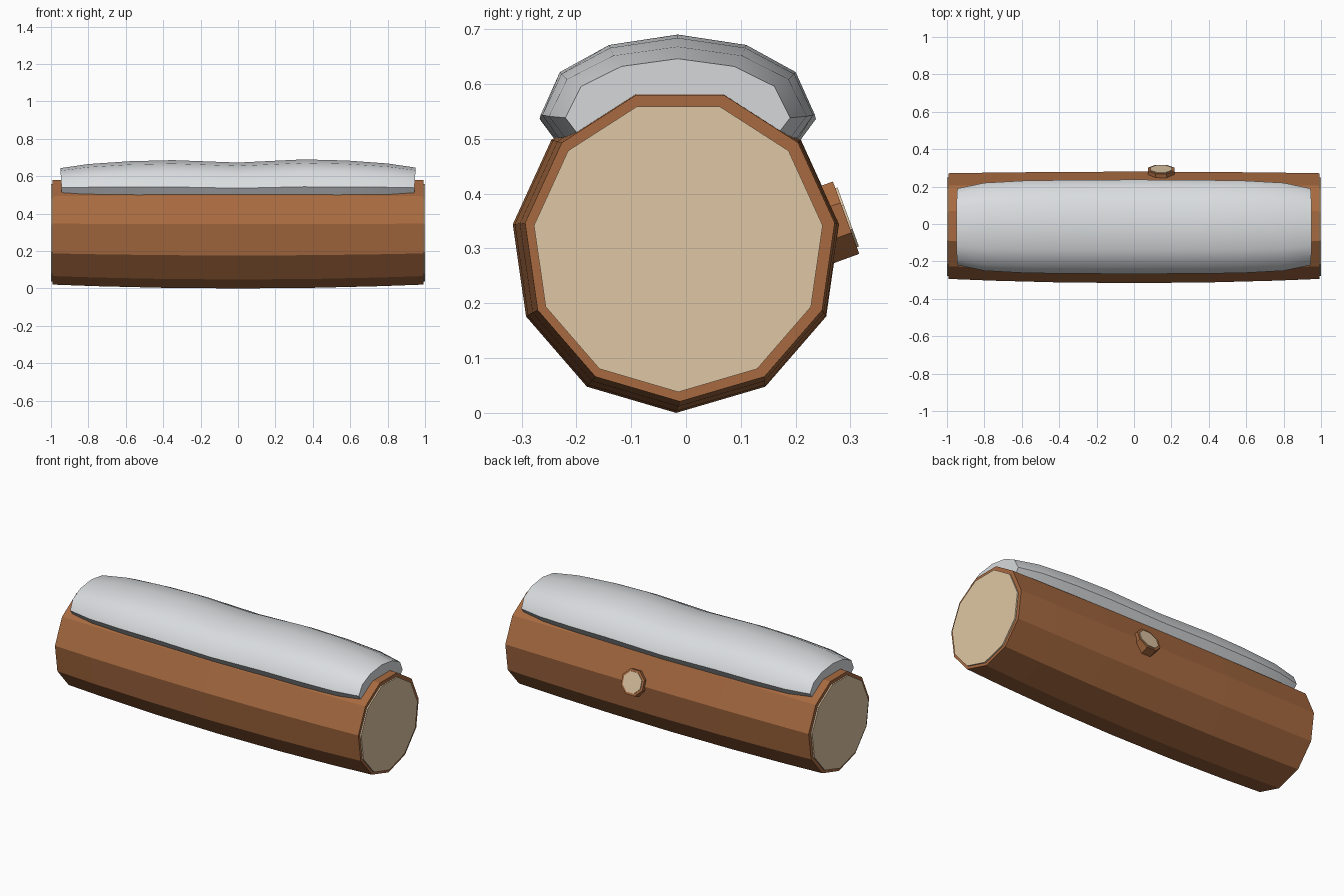
import bpy, bmesh
from math import sin, cos, pi, radians
from mathutils import Vector

if "Cube" in bpy.data.objects:
    bpy.data.objects.remove(bpy.data.objects["Cube"])


def make_material(name, rgb):
    mat = bpy.data.materials.new(name)
    mat.use_nodes = True
    colour = (*rgb, 1)
    mat.diffuse_color = colour
    bsdf = next(n for n in mat.node_tree.nodes if n.type == "BSDF_PRINCIPLED")
    bsdf.inputs["Base Color"].default_value = colour
    return mat


BARK = make_material("bark_brown", (0.386, 0.144, 0.051))
WOOD = make_material("cut_wood_tan", (0.737, 0.565, 0.367))
SNOW = make_material("snow_white", (0.70, 0.723, 0.738))


def loft(name, rings, mat):
    """Skin a list of equal-length point rings and close both ends."""
    bm = bmesh.new()
    loops = [[bm.verts.new(p) for p in ring] for ring in rings]
    n = len(loops[0])
    for a, b in zip(loops, loops[1:]):
        for i in range(n):
            j = (i + 1) % n
            bm.faces.new((a[i], a[j], b[j], b[i]))
    bm.faces.new(loops[0])
    bm.faces.new(loops[-1])
    bmesh.ops.recalc_face_normals(bm, faces=bm.faces)
    mesh = bpy.data.meshes.new(name)
    bm.to_mesh(mesh)
    bm.free()
    mesh.materials.append(mat)
    obj = bpy.data.objects.new(name, mesh)
    bpy.context.collection.objects.link(obj)
    return obj


def log_ring(x, y, z, r, sides=11):
    """Ring across the log with one corner pointing straight down."""
    return [(x, y + r * sin(2 * pi * i / sides), z - r * cos(2 * pi * i / sides))
            for i in range(sides)]


# Log, swelling slightly towards the middle
rings = []
for x in (-0.992, -0.75, -0.4, 0, 0.4, 0.75, 0.992):
    t = x * x
    rings.append(log_ring(x, -0.018 + 0.007 * t, 0.301 + 0.005 * t, 0.301 - 0.016 * t))
loft("log", rings, BARK)

# Pale cut ends
for side, label in ((1, "left"), (-1, "right")):
    loft(label + "_cut_end", [log_ring(side * x, -0.014, 0.304, 0.266)
                              for x in (0.985, 1.0)], WOOD)

# Snow blanket: half profile (share of width, share of height)
half = [(0.88, 0.0), (1.0, 0.23), (0.86, 0.64), (0.5, 0.9)]
profile = half + [(0, 1)] + [(-w, h) for w, h in reversed(half)]
# Station, half width, base height, crest height
stations = [(-0.945, 0.205, 0.508, 0.643), (-0.8, 0.235, 0.504, 0.665),
            (-0.58, 0.247, 0.501, 0.68), (-0.35, 0.25, 0.5, 0.686),
            (0, 0.252, 0.495, 0.673), (0.35, 0.25, 0.5, 0.69),
            (0.58, 0.247, 0.501, 0.684), (0.8, 0.235, 0.503, 0.668),
            (0.945, 0.205, 0.506, 0.646)]
rings = []
for x, w, low, high in stations:
    lean = 0.008 if abs(x) > 0.9 else 0
    lean = lean if x > 0 else -lean
    rings.append([(x + lean * (h - 0.4), -0.015 + w * s, low + (high - low) * h)
                  for s, h in profile])
snow = loft("snow_blanket", rings, SNOW)
bpy.ops.object.select_all(action="DESELECT")
snow.select_set(True)
bpy.context.view_layer.objects.active = snow
bpy.ops.object.shade_smooth_by_angle(angle=radians(50))

# Sawn branch stub on the back, tilted upward
axis = Vector((0, cos(radians(20)), sin(radians(20))))
across = Vector((1, 0, 0))
upward = across.cross(axis)
tip = Vector((0.145, 0.292, 0.356))


def stub_ring(depth, r, sides=8):
    return [tip + axis * depth + across * r * cos(2 * pi * (i + 0.5) / sides)
            + upward * r * sin(2 * pi * (i + 0.5) / sides) for i in range(sides)]


loft("branch_stub", [stub_ring(-0.1, 0.076), stub_ring(0, 0.076)], BARK)
loft("branch_cut_end", [stub_ring(-0.004, 0.062), stub_ring(0.004, 0.062)], WOOD)
